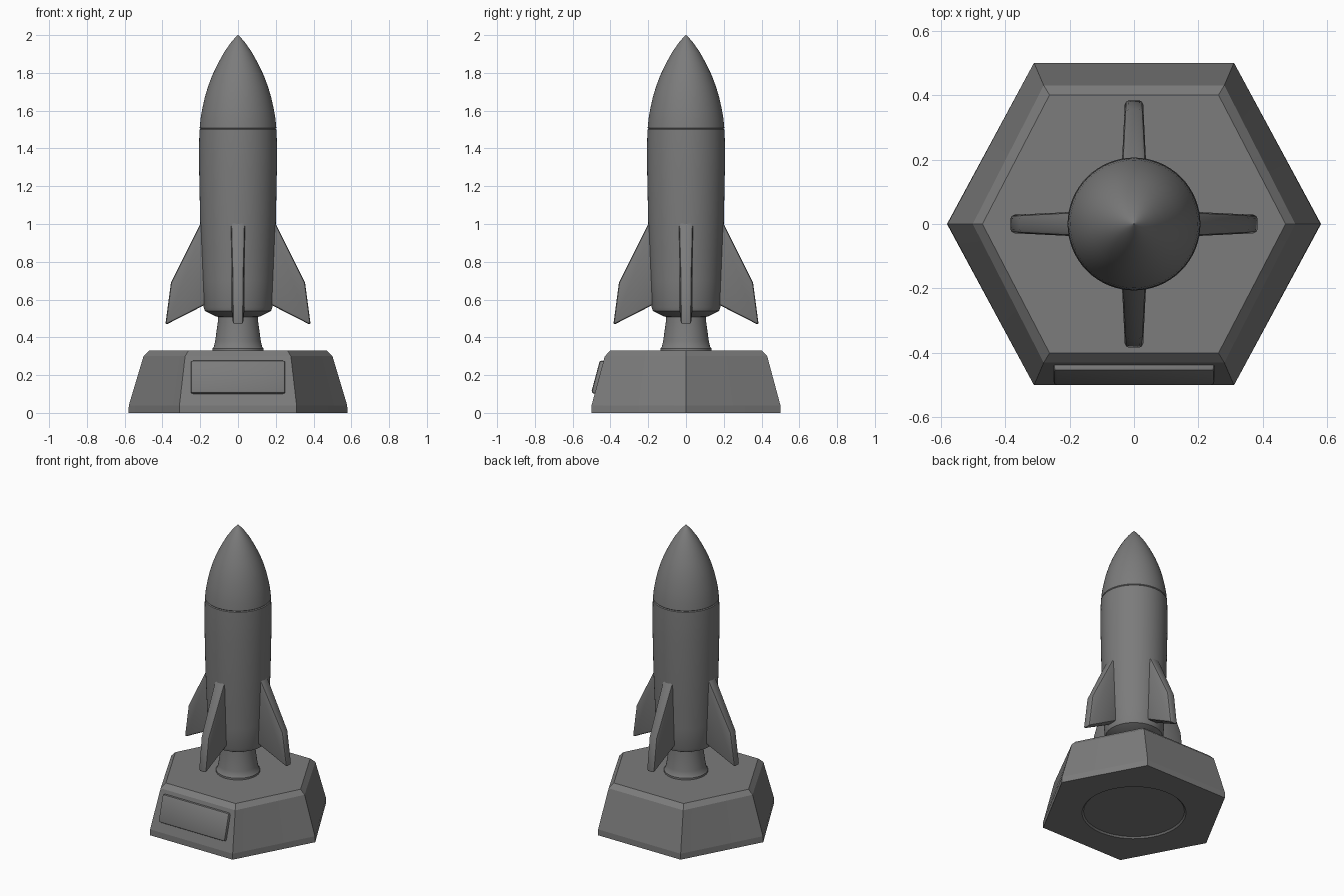
import bpy, bmesh, math
from mathutils import Matrix

if "Cube" in bpy.data.objects:
    bpy.data.objects.remove(bpy.data.objects["Cube"])

grey = bpy.data.materials.new("grey")
grey.diffuse_color = (0.2, 0.2, 0.2, 1)
grey.use_nodes = True
grey.node_tree.nodes["Principled BSDF"].inputs["Base Color"].default_value = grey.diffuse_color


def finish(name, bm, smooth=None, bevel=0, segments=2):
    bmesh.ops.remove_doubles(bm, verts=bm.verts, dist=1e-5)
    bmesh.ops.recalc_face_normals(bm, faces=bm.faces)
    me = bpy.data.meshes.new(name)
    bm.to_mesh(me)
    bm.free()
    me.materials.append(grey)
    ob = bpy.data.objects.new(name, me)
    bpy.context.collection.objects.link(ob)
    bpy.ops.object.select_all(action='DESELECT')
    bpy.context.view_layer.objects.active = ob
    ob.select_set(True)
    if bevel:
        mod = ob.modifiers.new("bevel", 'BEVEL')
        mod.width, mod.segments = bevel, segments
        bpy.ops.object.modifier_apply(modifier="bevel")
    if smooth:
        bpy.ops.object.shade_smooth_by_angle(angle=math.radians(smooth))
    return ob


def loft(bm, rings):
    """Skin a list of equal point rings and cap both ends."""
    loops = [[bm.verts.new(p) for p in ring] for ring in rings]
    n = len(loops[0])
    for a, b in zip(loops, loops[1:]):
        for i in range(n):
            j = (i + 1) % n
            bm.faces.new((a[i], a[j], b[j], b[i]))
    bm.faces.new(loops[0])
    bm.faces.new(loops[-1])


def circle(r, z, n=64):
    return [(r * math.cos(2 * math.pi * i / n), r * math.sin(2 * math.pi * i / n), z)
            for i in range(n)]


def lathe(name, profile, smooth=30):
    bm = bmesh.new()
    loft(bm, [circle(r, z) for r, z in profile])
    return finish(name, bm, smooth)


# Hexagonal base, with a shallow round recess underneath
def hexagon(xv, xc, y, z, per=8):
    c = [(xv, 0), (xc, y), (-xc, y), (-xv, 0), (-xc, -y), (xc, -y)]
    pts = []
    for (ax, ay), (bx, by) in zip(c, c[1:] + c[:1]):
        pts += [(ax + (bx - ax) * t / per, ay + (by - ay) * t / per, z) for t in range(per)]
    return pts


foot = hexagon(0.58, 0.31, 0.5, 0)


def recess(r, z):
    return [(r * x / math.hypot(x, y), r * y / math.hypot(x, y), z) for x, y, _ in foot]


bm = bmesh.new()
loft(bm, [recess(0.31, 0.01), recess(0.32, 0), foot,
          hexagon(0.578, 0.31, 0.5, 0.04),
          hexagon(0.5, 0.28, 0.43, 0.3),
          hexagon(0.47, 0.262, 0.4, 0.33)])
finish("base", bm)

# Front plaque, leaning with the base wall
tilt = math.atan2(0.07, 0.26)
bm = bmesh.new()
bmesh.ops.create_cube(bm, size=1)
bmesh.ops.scale(bm, vec=(0.5, 0.06, 0.18), verts=bm.verts)
bmesh.ops.transform(bm, verts=bm.verts, matrix=Matrix.Translation((0, -0.45, 0.185))
                    @ Matrix.Rotation(-tilt, 4, 'X'))
finish("plaque", bm, 40, 0.012)

# Exhaust nozzle with a small foot ring
lathe("nozzle", [(0.135, 0.325), (0.135, 0.342), (0.128, 0.35), (0.121, 0.38),
                 (0.114, 0.43), (0.107, 0.48), (0.103, 0.55)])

# Fuselage
lathe("body", [(0.1, 0.508), (0.115, 0.51), (0.175, 0.54), (0.182, 0.56), (0.188, 0.7),
               (0.194, 0.85), (0.2, 1.0), (0.203, 1.15), (0.206, 1.3), (0.206, 1.42),
               (0.204, 1.5), (0.198, 1.505)], 35)

# Nose cone
lathe("nose", [(0.197, 1.503), (0.203, 1.509), (0.198, 1.56), (0.189, 1.61), (0.176, 1.67),
               (0.158, 1.73), (0.135, 1.79), (0.106, 1.85), (0.073, 1.91), (0.038, 1.96),
               (0.012, 1.99), (0.002, 2.0)], 35)

# Four swept fins, thinner towards the tip
outline = [(0.14, 1.12, 0.04), (0.355, 0.69, 0.029), (0.385, 0.465, 0.028), (0.14, 0.59, 0.04)]
for k, side in enumerate(("right", "back", "left", "front")):
    bm = bmesh.new()
    loft(bm, [[(x, s * t, z) for x, z, t in outline] for s in (-1, 1)])
    bmesh.ops.rotate(bm, verts=bm.verts, matrix=Matrix.Rotation(k * math.pi / 2, 3, 'Z'))
    finish(side + "_fin", bm, 40, 0.012)
